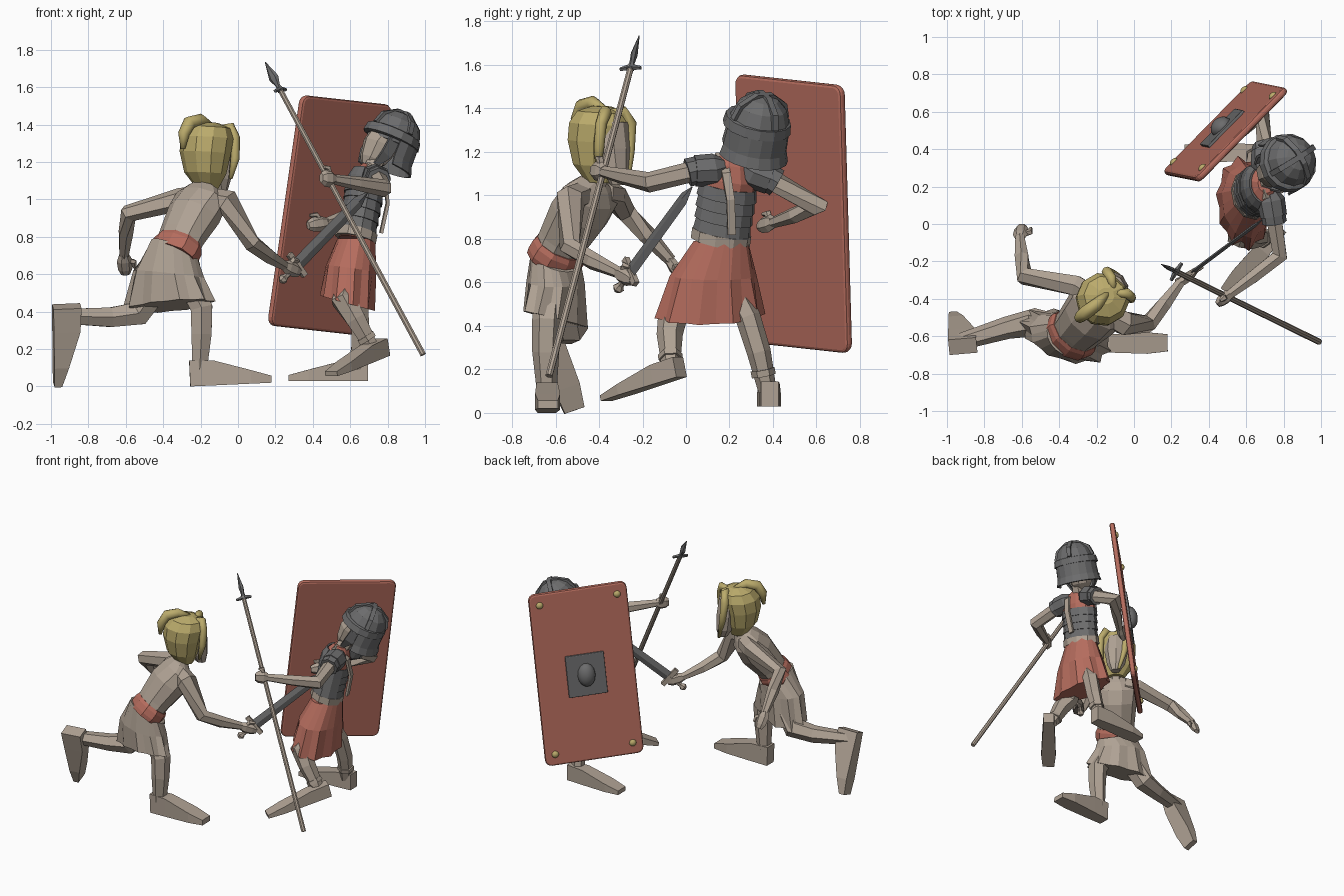
import bpy, bmesh, math
from mathutils import Vector as V, Matrix

cube = bpy.data.objects.get("Cube")
if cube:
    bpy.data.objects.remove(cube)


def material(name, rgb):
    m = bpy.data.materials.new(name)
    m.use_nodes = True
    m.diffuse_color = (*rgb, 1)
    m.node_tree.nodes["Principled BSDF"].inputs["Base Color"].default_value = (*rgb, 1)
    return m


BEIGE = material("beige", (0.43, 0.36, 0.295))
RED = material("brick red", (0.46, 0.15, 0.11))
STEEL = material("dark steel", (0.15, 0.15, 0.152))
BLOND = material("blond", (0.50, 0.41, 0.15))


def finish(name, bm, mat, smooth=False):
    bmesh.ops.recalc_face_normals(bm, faces=bm.faces)
    me = bpy.data.meshes.new(name)
    bm.to_mesh(me)
    bm.free()
    me.materials.append(mat)
    for p in me.polygons:
        p.use_smooth = smooth
    ob = bpy.data.objects.new(name, me)
    bpy.context.collection.objects.link(ob)
    return ob


# Skin over elliptical sections (centre, u, v, pleat depth); a span under a turn gives an open plate
def rings(name, mat, secs, n=8, rot=0.0, span=None, smooth=False):
    bm = bmesh.new()
    a0, a1 = span or (0, 2 * math.pi)
    cnt = n + 1 if span else n
    rows = []
    for c, u, v, pleat in secs:
        row = []
        for i in range(cnt):
            a = rot + a0 + (a1 - a0) * i / n
            r = 1 - pleat * (i % 2)
            row.append(bm.verts.new(V(c) + r * (math.cos(a) * u + math.sin(a) * v)))
        rows.append(row)
    for p, q in zip(rows, rows[1:]):
        for i in range(n):
            j = (i + 1) % cnt
            bm.faces.new((p[i], p[j], q[j], q[i]))
    if not span:
        bm.faces.new(rows[0])
        bm.faces.new(rows[-1])
    ob = finish(name, bm, mat, smooth)
    if span:
        mod = ob.modifiers.new("thickness", 'SOLIDIFY')
        mod.thickness = 0.012
        mod.offset = 0
    return ob


# Tapered tube along a path; each radius is one number or a (side, depth) pair
def loft(name, mat, path, radii, n=6, side=(0, 0, 1), rot=0.0, smooth=False):
    pts = [V(p) for p in path]
    secs = []
    for i, p in enumerate(pts):
        before = (p - pts[i - 1]).normalized() if i else None
        after = (pts[i + 1] - p).normalized() if i < len(pts) - 1 else None
        t = ((before or after) + (after or before)).normalized()
        k = 1 / max(0.72, t.dot(after or before))
        u = V(side) - t * V(side).dot(t)
        u.normalize()
        a, b = radii[i] if isinstance(radii[i], tuple) else (radii[i], radii[i])
        secs.append((p, u * a * k, t.cross(u) * b * k, 0))
    return rings(name, mat, secs, n, rot, smooth=smooth)


# Body sections sharing one tilted frame
def body(name, mat, axis, side, secs, n=10, **kw):
    t = V(axis).normalized()
    u = (V(side) - t * V(side).dot(t)).normalized()
    v = t.cross(u)
    return rings(name, mat, [(V(c), u * a, v * b, 0) for c, a, b in secs], n, **kw)


# Wedge-shaped foot standing on the line from heel to toe
def foot(name, heel, toe, up, width=0.11, height=0.13):
    h, d = V(heel), V(toe) - V(heel)
    up = (V(up) - d.normalized() * V(up).dot(d.normalized())).normalized()
    s = d.cross(up).normalized()
    secs = []
    for f, w, z in ((0, 0.72, 1), (0.3, 0.85, 0.95), (0.75, 1.0, 0.52), (1, 0.8, 0.27)):
        hz = height * z
        secs.append((h + d * f + up * hz / 2, s * width * w * 0.707, up * hz * 0.707, 0))
    return rings(name, BEIGE, secs, 4, math.pi / 4)


# Fist or open hand
def hand(name, wrist, tip, side, w=0.035, t=0.024):
    a, b = V(wrist), V(tip)
    d, s = b - a, V(side).normalized()
    loft(name, BEIGE, [a, a + d * 0.35, a + d * 0.75, b], [(w * .7, t), (w * 1.2, t * 1.2), (w * 1.1, t), (w * .7, t * .6)], 6, side)
    loft(name + "_thumb", BEIGE, [a + d * 0.3, a + d * 0.45 + s * w * 1.4, a + d * 0.75 + s * w * 1.5], [0.016, 0.015, 0.009], 5, d.cross(s))


# ---------- Charging swordsman ----------
AX, SD = (.16, .18, .30), (.75, -.66, 0)
body("swordsman_torso", BEIGE, AX, SD, [((-.345, -.61, .70), .13, .10), ((-.30, -.56, .80), .135, .11),
     ((-.235, -.49, .92), .155, .13), ((-.195, -.44, 1.00), .165, .105), ((-.18, -.42, 1.05), .11, .07), ((-.175, -.41, 1.075), .05, .045)])
body("swordsman_sash", RED, AX, SD, [((-.352, -.615, .695), .142, .115), ((-.34, -.60, .715), .152, .122),
     ((-.322, -.58, .75), .150, .122), ((-.312, -.57, .77), .138, .113)])
rings("swordsman_skirt", BEIGE, [((-.335, -.595, .72), V((.12, -.06, -.04)), V((.05, .10, -.06)), 0),
      ((-.37, -.60, .60), V((.19, -.05, -.02)), V((.03, .125, -.01)), .06),
      ((-.37, -.60, .43), V((.25, -.08, .025)), V((.02, .13, -.03)), .14)], 20)
loft("swordsman_neck", BEIGE, [(-.18, -.42, 1.03), (-.165, -.39, 1.16)], [.05, .045], 6, SD)
loft("swordsman_sword_arm", BEIGE, [(-.14, -.48, 1.0), (-.055, -.53, .985), (.075, -.535, .765), (.16, -.43, .70), (.25, -.31, .645)],
     [.062, .062, .044, .042, .027], 6)
hand("swordsman_sword_hand", (.24, -.32, .65), (.33, -.25, .61), (.2, .1, .6))
loft("swordsman_rear_arm", BEIGE, [(-.23, -.38, 1.01), (-.31, -.33, 1.0), (-.585, -.28, .925), (-.60, -.18, .82), (-.61, -.07, .70)],
     [.06, .06, .042, .042, .027], 6)
hand("swordsman_rear_hand", (-.61, -.08, .71), (-.60, -.01, .60), (1, .1, .1))
loft("swordsman_front_leg", BEIGE, [(-.30, -.62, .62), (-.195, -.64, .42), (-.195, -.645, .28), (-.205, -.64, .09)],
     [.07, .066, .062, .045], 6, (0, 1, 0))
foot("swordsman_front_foot", (-.255, -.64, 0), (.18, -.635, .02), (0, 0, 1), .115, .14)
loft("swordsman_rear_leg", BEIGE, [(-.38, -.57, .60), (-.53, -.525, .39), (-.68, -.555, .37), (-.93, -.63, .375)],
     [.08, .068, .06, .045], 6, (0, 1, 0))
foot("swordsman_rear_foot", (-.99, -.66, .425), (-.985, -.515, .01), (1, .1, 0), .12, .15)

# Head and hair
body("swordsman_face", BEIGE, (.05, .05, 1), SD, [((-.09, -.315, 1.05), .035, .035), ((-.10, -.32, 1.11), .065, .06),
     ((-.105, -.325, 1.22), .085, .065), ((-.11, -.33, 1.34), .075, .055)], 8)
body("swordsman_hair", BLOND, (.05, .05, 1), SD, [((-.165, -.40, 1.06), .06, .06), ((-.175, -.41, 1.14), .115, .11),
     ((-.175, -.41, 1.25), .14, .135), ((-.165, -.40, 1.33), .142, .14), ((-.155, -.39, 1.385), .115, .11), ((-.15, -.385, 1.41), .045, .045)])
loft("hair_tail", BLOND, [(-.14, -.37, 1.39), (-.20, -.43, 1.425), (-.26, -.475, 1.41), (-.29, -.50, 1.35), (-.295, -.505, 1.27)],
     [.018, .032, .034, .03, .012], 8, SD, smooth=True)
loft("hair_lock_right", BLOND, [(-.11, -.37, 1.38), (-.04, -.37, 1.385), (-.015, -.39, 1.33), (-.015, -.40, 1.22), (-.04, -.405, 1.11)],
     [.016, .024, .025, .024, .01], 8, (.75, .66, .1), smooth=True)
loft("hair_lock_left", BLOND, [(-.11, -.36, 1.38), (-.12, -.29, 1.385), (-.145, -.255, 1.33), (-.125, -.26, 1.20), (-.085, -.27, 1.05)],
     [.016, .024, .026, .024, .01], 8, (.75, .66, .1), smooth=True)

# Short sword
D, W = V((.36, .27, .37)).normalized(), V((.45, .25, -.62))
G = V((.315, -.255, .65))
loft("sword_blade", STEEL, [G, G + D * .53, G + D * .61], [(.037, .011), (.033, .010), (.003, .003)], 4, W)
loft("sword_grip", BEIGE, [G - D * .13, G], [.016, .016], 6, W)
loft("sword_pommel", BEIGE, [G - D * .14, G - D * .12, G - D * .095], [.014, .028, .014], 6, W)
WN = W.normalized()
loft("sword_guard", BEIGE, [G - WN * .075, G + WN * .075], [(.022, .018)] * 2, 4, D, math.pi / 4)

# ---------- Armoured soldier ----------
AX, SD = (.10, .08, .40), (.15, -.98, 0)
spine = lambda z: V((.63 + .20 * (z - .8), .16 + .14 * (z - .8), z))
body("soldier_tunic", RED, AX, SD, [(spine(.78), .115, .09), (spine(.95), .125, .095), (spine(1.08), .135, .095),
     (spine(1.15), .10, .07), (spine(1.18), .05, .045)])
body("soldier_belt", BEIGE, AX, SD, [(spine(.785), .140, .112), (spine(.832), .140, .112)])
for i in range(4):
    z = .832 + .052 * i
    body(f"armour_band_{i + 1}", STEEL, AX, SD, [(spine(z), .136 + .002 * i, .108), (spine(z + .057), .128 + .002 * i, .100)], 12)
body("chest_plate", STEEL, AX, SD, [(spine(1.02), .135, .105), (spine(1.10), .13, .102), (spine(1.15), .10, .08)],
     6, span=(math.pi * 1.15, math.pi * 1.85))
loft("shoulder_strap", BEIGE, [(.62, .13, 1.10), (.70, .16, 1.185), (.785, .185, 1.10), (.80, .205, .98), (.765, .21, .82)],
     [(.026, .012)] * 5, 4, SD, math.pi / 4)
rings("soldier_skirt", RED, [((.632, .16, .79), V((.02, -.125, 0)), V((-.10, -.02, 0)), 0),
      ((.605, .125, .63), V((.02, -.20, 0)), V((-.135, -.02, .02)), .05),
      ((.585, .11, .445), V((.03, -.255, -.01)), V((-.145, -.03, .04)), .12)], 20)
loft("soldier_neck", BEIGE, [(.70, .22, 1.14), (.75, .27, 1.24)], [.05, .05], 6, SD)

# Arms with layered shoulder guards
arms = {
    "spear": [(.73, .14, 1.12), (.745, .05, 1.115), (.78, -.17, 1.06), (.64, -.28, 1.085), (.50, -.385, 1.11)],
    "shield": [(.70, .30, 1.11), (.70, .38, 1.08), (.685, .60, .95), (.58, .50, .91), (.47, .40, .875)]}
for k, p in arms.items():
    loft(f"soldier_{k}_arm", BEIGE, p, [.05, .048, .04, .038, .026], 6)
    a, b = V(p[0]), V(p[1])
    d = (V(p[2]) - b).normalized()
    loft(f"{k}_shoulder_guard_upper", STEEL, [a - d * .04, a + d * .01, b + d * .01], [.045, .075, .072], 8)
    loft(f"{k}_shoulder_guard_lower", STEEL, [b - d * .02, b + d * .045], [.064, .066], 8)
hand("soldier_spear_hand", (.51, -.375, 1.11), (.445, -.43, 1.115), (0, .1, 1), .04, .03)
hand("soldier_shield_hand", (.48, .41, .878), (.375, .335, .86), (-.2, 0, .6))

# Legs
loft("soldier_front_leg", BEIGE, [(.61, .08, .62), (.565, -.06, .46), (.63, -.075, .36), (.715, -.07, .21)],
     [.055, .064, .06, .042], 6, (0, 1, 0))
foot("soldier_front_foot", (.785, -.02, .165), (.50, -.365, .055), (0, 0, 1), .105, .095)
loft("soldier_rear_leg", BEIGE, [(.61, .19, .62), (.645, .285, .44), (.655, .335, .28), (.64, .375, .10)],
     [.055, .058, .055, .042], 6, (0, 1, 0))
foot("soldier_rear_foot", (.695, .385, .03), (.27, .38, .03), (0, 0, 1), .11, .115)
for k, p, q in (("front", (.68, -.073, .27), (.695, -.071, .247)), ("rear", (.652, .352, .20), (.649, .358, .17))):
    loft(f"soldier_{k}_ankle_band", BEIGE, [p, q], [.056, .056], 6, (0, 1, 0))

# Head and helmet
U = V((.38, .18, .90)).normalized()
F = V((-.82, -.50, 0))
F = (F - U * F.dot(U)).normalized()
S = U.cross(F)
H = V((.825, .33, 1.31))
turn = lambda s, r, f=0, w=1.0: (H + U * s + F * f, F * r, S * r * w, 0)
rings("soldier_head", BEIGE, [turn(-.18, .04, .08), turn(-.14, .075, .065), turn(-.05, .10, .055), turn(.05, .11, .02)], 8)
rings("helmet_dome", STEEL, [turn(-.02, .138), turn(.05, .138), turn(.11, .115), turn(.15, .07), turn(.165, .015)], 12)
rings("helmet_brow_band", STEEL, [turn(-.005, .145, .01), turn(0, .160, .01), turn(.045, .153, .01), turn(.05, .138, .01)], 14)
rings("helmet_neck_guard", STEEL, [turn(.01, .140), turn(-.09, .145), turn(-.14, .158, -.005)], 10, span=(math.pi * .42, math.pi * 1.58))
for t in (0, math.pi / 2):
    a = F * math.cos(t) + S * math.sin(t)
    b = U.cross(a)
    loft(f"helmet_ridge_{'cross' if t else 'front'}", STEEL, [H + U * .05 + a * .14, H + U * .115 + a * .116, H + U * .163 + a * .04,
         H + U * .163 - a * .04, H + U * .115 - a * .116, H + U * .05 - a * .14], [(.02, .014)] * 6, 4, b, math.pi / 4)
for k, g in (("left", 1), ("right", -1)):
    c = H + S * g * .108
    loft(f"cheek_guard_{k}", STEEL, [c + F * .05, c + F * .065 - U * .10, c + F * .085 - U * .17 - S * g * .03],
         [(.05, .01), (.045, .01), (.02, .008)], 4, F, math.pi / 4)

# Spear
TIP, BUTT = V((.145, -.215, 1.735)), V((.99, -.63, .17))
L = BUTT - TIP
at = lambda f: TIP + L * f
loft("spear_shaft", BEIGE, [at(.09), at(1)], [.015, .017], 8)
loft("spear_head", STEEL, [at(0), at(.055), at(.08), at(.10)], [(.002, .002), (.029, .013), (.013, .012), (.018, .018)], 6, (1, -.4, .65))
ws = V((.5, .8, .06)).normalized()
loft("spear_wings", STEEL, [at(.097) - ws * .055, at(.093), at(.097) + ws * .055], [.009, .016, .009], 5, L)

# ---------- Shield ----------
w, h = V((.475, .485, -.053)).normalized(), V((.175, -.035, 1.225)).normalized()
nrm = h.cross(w).normalized()
frame = Matrix((w, nrm, h)).transposed().to_4x4()
C = V((.49, .495, .916))


def slab(name, mat, centre, size, corner, edge):
    bm = bmesh.new()
    bmesh.ops.create_cube(bm, size=1)
    bmesh.ops.scale(bm, vec=size, verts=bm.verts)
    if corner:
        es = [e for e in bm.edges if abs(e.verts[0].co.y - e.verts[1].co.y) > size[1] / 2]
        bmesh.ops.bevel(bm, geom=es, offset=corner, segments=4, profile=.5, affect='EDGES')
    bm.transform(Matrix.Translation(centre) @ frame)
    ob = finish(name, bm, mat)
    mod = ob.modifiers.new("edge", 'BEVEL')
    mod.width, mod.segments = edge, 2


def stud(name, mat, centre, rx, rz, depth):
    secs = [(centre + nrm * depth * math.sin(a), w * rx * math.cos(a), h * rz * math.cos(a), 0)
            for a in (-.3, 0, .4, .8, 1.2, 1.5)]
    rings(name, mat, secs, 14, smooth=True)


slab("shield_board", RED, C, (.685, .038, 1.245), .045, .014)
slab("shield_plate", STEEL, C + nrm * .024, (.27, .02, .30), 0, .006)
stud("shield_boss", STEEL, C + nrm * .034, .062, .085, .05)
for i, (sx, sz) in enumerate(((-1, -1), (-1, 1), (1, -1), (1, 1))):
    stud(f"shield_rivet_{i + 1}", BLOND, C + w * sx * .27 + h * sz * .54 + nrm * .018, .025, .025, .018)
